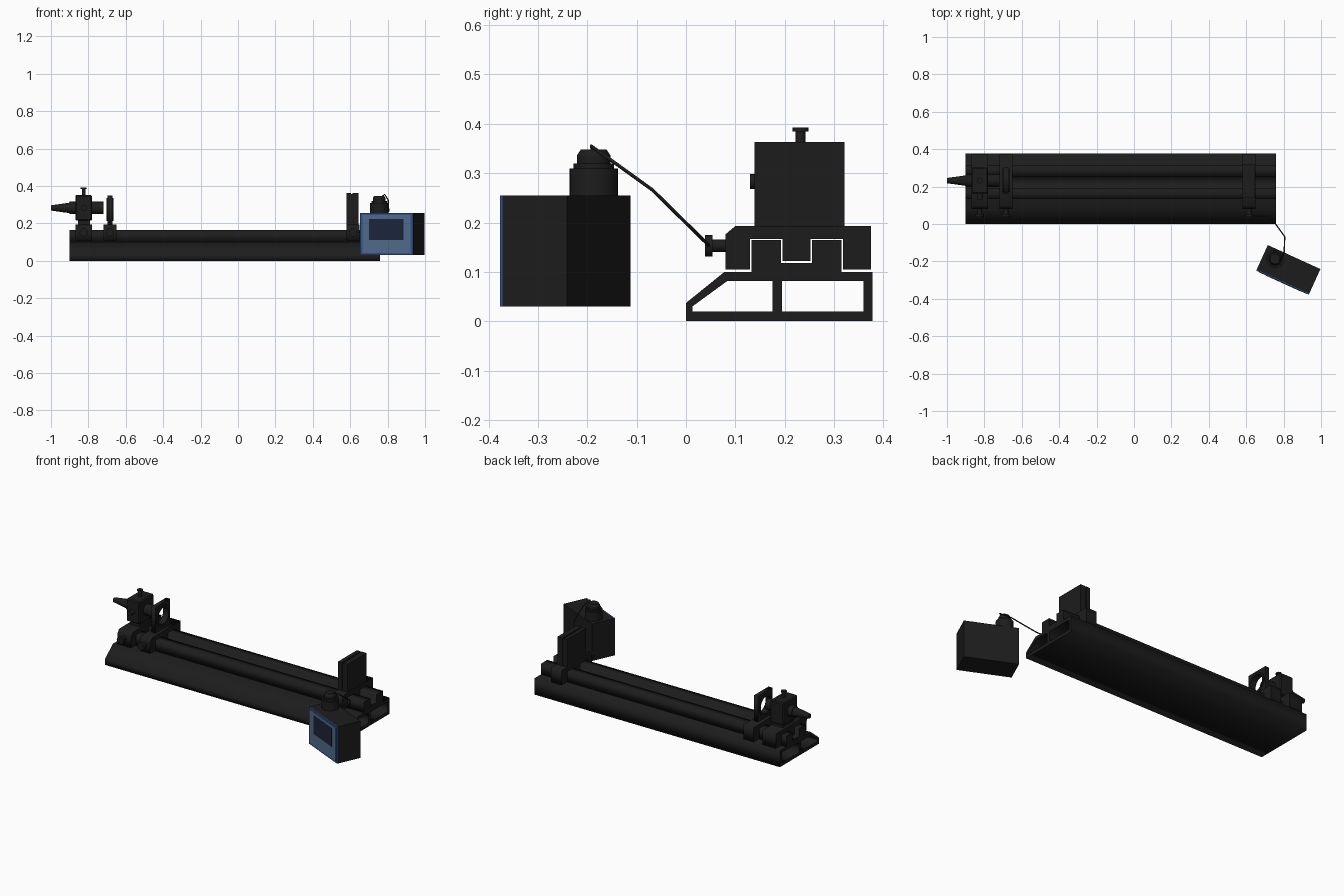
import bpy, math
from mathutils import Vector, Matrix

if "Cube" in bpy.data.objects:
    bpy.data.objects.remove(bpy.data.objects["Cube"])


def material(name, rgb):
    m = bpy.data.materials.new(name)
    m.diffuse_color = (*rgb, 1)
    m.use_nodes = True
    m.node_tree.nodes["Principled BSDF"].inputs["Base Color"].default_value = m.diffuse_color
    return m


BLACK = material("black_metal", (0.012, 0.012, 0.012))
BLUE = material("blue_trim", (0.03, 0.08, 0.28))
PANEL = material("panel_blue", (0.08, 0.15, 0.26))
SCREEN = material("screen_dark", (0.012, 0.018, 0.045))


def box(name, lo, hi, mat=BLACK, bevel=0):
    lo, hi = Vector(lo), Vector(hi)
    bpy.ops.mesh.primitive_cube_add(size=1, location=(lo + hi) / 2)
    o = bpy.context.object
    o.name = name
    o.data.transform(Matrix.Diagonal((*(hi - lo), 1)))
    o.data.materials.append(mat)
    if bevel:
        b = o.modifiers.new("bevel", 'BEVEL')
        b.width, b.segments = bevel, 1
    return o


def rod(name, p, q, r1, r2=None, mat=BLACK, sides=32):
    p, q = Vector(p), Vector(q)
    bpy.ops.mesh.primitive_cone_add(vertices=sides, radius1=r1, radius2=r1 if r2 is None else r2,
                                    depth=(q - p).length, location=(p + q) / 2)
    o = bpy.context.object
    o.name = name
    o.rotation_euler = (q - p).to_track_quat('Z', 'Y').to_euler()
    o.data.materials.append(mat)
    bpy.ops.object.shade_smooth_by_angle()
    return o


def profile(name, loops, x0, x1):
    """Extrude filled (y, z) loops along x; inner loops become holes."""
    c = bpy.data.curves.new(name, 'CURVE')
    c.dimensions, c.fill_mode = '2D', 'BOTH'
    c.extrude = (x1 - x0) / 2
    for pts in loops:
        s = c.splines.new('POLY')
        s.points.add(len(pts) - 1)
        for p, (y, z) in zip(s.points, pts):
            p.co = (y, z, 0, 1)
        s.use_cyclic_u = True
    c.materials.append(BLACK)
    o = bpy.data.objects.new(name, c)
    bpy.context.collection.objects.link(o)
    o.rotation_euler = (math.pi / 2, 0, math.pi / 2)
    o.location.x = (x0 + x1) / 2
    bpy.context.view_layer.objects.active = o
    bpy.ops.object.select_all(action='DESELECT')
    o.select_set(True)
    bpy.ops.object.convert(target='MESH')
    return o


def rect(y0, y1, z0, z1):
    return [(y0, z0), (y1, z0), (y1, z1), (y0, z1)]


def circle(y, z, r, n=32):
    return [(y + r * math.cos(i * math.tau / n), z + r * math.sin(i * math.tau / n)) for i in range(n)]


# Hollow extruded bed with twin rails
profile("bed", [[(0, 0), (.378, 0), (.378, .1), (.078, .1), (0, .037)],
                [(.013, .02), (.175, .02), (.175, .081), (.083, .081), (.013, .03)],
                rect(.195, .36, .02, .081)], -.9, .76)
profile("twin_rails", [[(.133, .1), (.315, .1), (.315, .165), (.255, .165), (.255, .118),
                        (.193, .118), (.193, .165), (.133, .165)]], -.9, .76)

# Carriages straddling the rails, each with a front clamp knob
saddle = [(.08, .105), (.08, .176), (.1, .193), (.375, .193), (.375, .105), (.318, .105), (.318, .167),
          (.252, .167), (.252, .122), (.196, .122), (.196, .167), (.13, .167), (.13, .105)]
for part, x0, x1 in (("laser", -.87, -.78), ("lens", -.72, -.65), ("sensor", .58, .65)):
    xc = (x0 + x1) / 2
    profile(part + "_carriage", [saddle], x0, x1)
    rod(part + "_knob_neck", (xc, .05, .153), (xc, .09, .153), .013)
    rod(part + "_knob_head", (xc, .038, .153), (xc, .054, .153), .022)

# Laser holder block, barrel and tapered tail
YC, ZC = .232, .283
box("laser_post", (-.855, .18, .19), (-.79, .285, .23))
box("laser_block", (-.87, .162, .215), (-.78, .302, .352), bevel=.006)
rod("laser_barrel", (-.9, YC, ZC), (-.72, YC, ZC), .033)
rod("laser_tail", (-1, YC, ZC), (-.9, YC, ZC), .014, .028)
rod("laser_top_stem", (-.825, YC, .35), (-.825, YC, .388), .010)
rod("laser_top_head", (-.825, YC, .384), (-.825, YC, .393), .016)
rod("laser_side_screw", (-.825, .13, ZC), (-.825, .165, ZC), .015)

# Open lens plate with a rim
profile("lens_plate", [rect(.162, .302, .19, .35), circle(YC, .275, .052)], -.698, -.672)
profile("lens_rim", [circle(YC, .275, .062), circle(YC, .275, .05)], -.704, -.666)

# Light sensor: two thick plates around a slimmer core
box("sensor_plate_left", (.58, .139, .19), (.605, .321, .363))
box("sensor_core", (.605, .145, .19), (.612, .315, .357))
box("sensor_plate_right", (.612, .139, .19), (.645, .321, .363))

# Meter box, modelled square-on and then turned toward the user
W, D, Z0, Z1 = .1545, .075, .03, .255
meter = [
    box("meter_case", (-W, -D + .006, Z0), (W, D, Z1)),
    box("meter_frame", (-W, -D, Z0), (W, -D + .006, Z1), BLUE),
    box("meter_panel", (-W + .013, -D - .002, Z0 + .011), (W - .013, -D + .001, Z1 - .011), PANEL),
    box("meter_screen", (-.1, -D - .003, .112), (.1, -D, .225), SCREEN)]
turn = Matrix.Translation((.825, -.245, 0)) @ Matrix.Rotation(math.radians(-24.5), 4, 'Z')
bpy.context.view_layer.update()
for o in meter:
    o.matrix_world = turn @ o.matrix_world

# Stepped plug on top of the meter
PX, PY = .755, -.187
for i, (z0, z1, r1, r2) in enumerate(((.25, .309, .049, .049), (.309, .32, .041, .041),
                                      (.32, .336, .034, .034), (.336, .348, .034, .026))):
    rod(f"plug_step_{i + 1}", (PX, PY, z0), (PX, PY, z1), r1, r2)

# Cable from the plug to the sensor carriage
cable = bpy.data.curves.new("cable", 'CURVE')
cable.dimensions, cable.bevel_depth, cable.bevel_resolution = '3D', .0035, 2
cable.use_fill_caps = True
path = [(.765, -.188, .34), (.785, -.192, .355), (.803, -.15, .325), (.806, -.068, .266),
        (.76, -.004, .203), (.722, .042, .158), (.62, .046, .153)]
s = cable.splines.new('POLY')
s.points.add(len(path) - 1)
for p, co in zip(s.points, path):
    p.co = (*co, 1)
cable.materials.append(BLACK)
bpy.context.collection.objects.link(bpy.data.objects.new("cable", cable))
